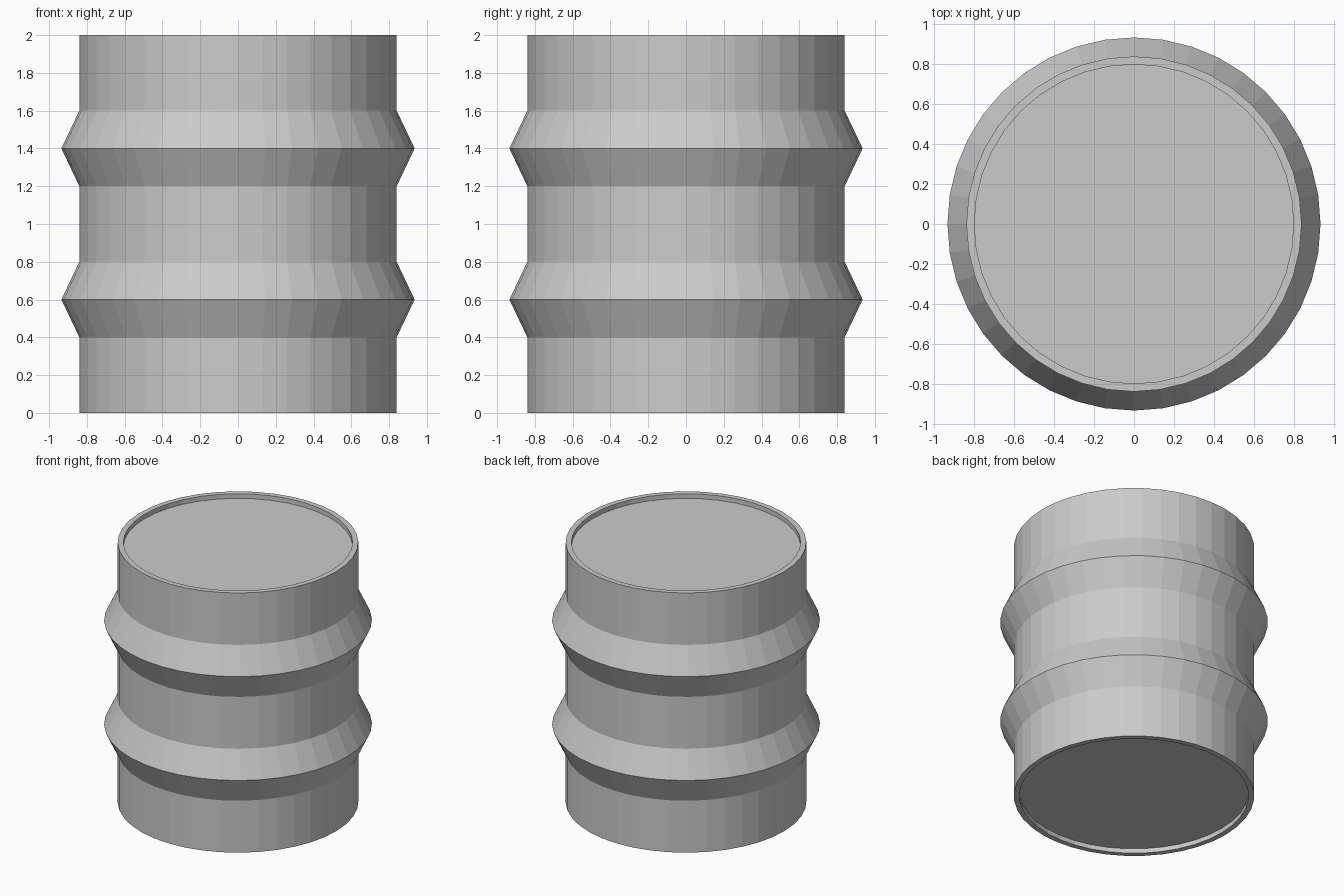
import bpy, bmesh
from math import cos, sin, tau

if "Cube" in bpy.data.objects:
    bpy.data.objects.remove(bpy.data.objects["Cube"])

SEGMENTS = 40
BODY, RIB, INNER, RECESS = 0.84, 0.935, 0.80, 0.035

# Half profile (radius, height): recessed base, wall with two ribs, recessed lid
profile = [(INNER, RECESS), (INNER, 0), (BODY, 0)]
for z in (0.6, 1.4):
    profile += [(BODY, z - 0.2), (RIB, z), (BODY, z + 0.2)]
profile += [(BODY, 2), (INNER, 2), (INNER, 2 - RECESS)]

# Revolve the profile into faceted rings
bm = bmesh.new()
rings = [[bm.verts.new((r * cos(tau * i / SEGMENTS), r * sin(tau * i / SEGMENTS), z))
          for i in range(SEGMENTS)] for r, z in profile]
for low, high in zip(rings, rings[1:]):
    for i in range(SEGMENTS):
        j = (i + 1) % SEGMENTS
        bm.faces.new((low[i], low[j], high[j], high[i]))

# Base and lid discs
bm.faces.new(rings[0][::-1])
bm.faces.new(rings[-1])
bmesh.ops.recalc_face_normals(bm, faces=bm.faces[:])

mesh = bpy.data.meshes.new("barrel")
bm.to_mesh(mesh)
bm.free()
bpy.context.collection.objects.link(bpy.data.objects.new("barrel", mesh))
